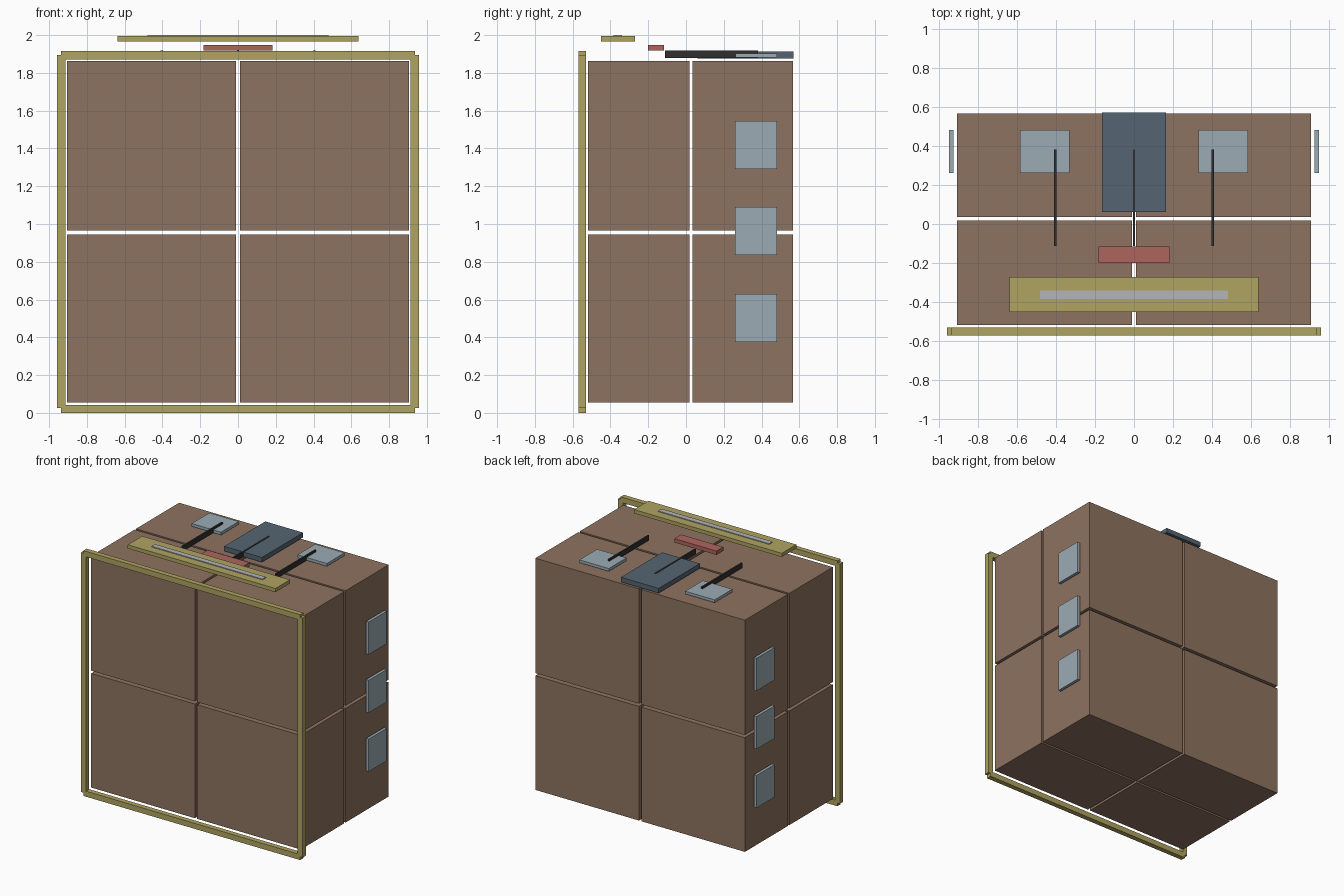
import bpy

if "Cube" in bpy.data.objects:
    bpy.data.objects.remove(bpy.data.objects["Cube"])


def material(name, rgb):
    m = bpy.data.materials.new(name)
    m.diffuse_color = (*rgb, 1)
    m.use_nodes = True
    m.node_tree.nodes["Principled BSDF"].inputs["Base Color"].default_value = m.diffuse_color
    return m


BROWN = material("brown", (0.27, 0.17, 0.115))
BRASS = material("brass", (0.43, 0.37, 0.12))
PALE = material("pale_blue", (0.33, 0.41, 0.46))
SLATE = material("slate", (0.09, 0.13, 0.17))
RED = material("red", (0.42, 0.13, 0.11))
DARK = material("dark", (0.03, 0.03, 0.03))
SILVER = material("silver", (0.45, 0.46, 0.47))


def box(name, x, y, z, mat):
    """Box from (min, max) ranges on each axis."""
    rng = (x, y, z)
    bpy.ops.mesh.primitive_cube_add(size=1, location=[(a + b) / 2 for a, b in rng])
    ob = bpy.context.object
    ob.name = name
    ob.scale = [b - a for a, b in rng]
    bpy.ops.object.transform_apply(location=False, rotation=False, scale=True)
    ob.data.materials.append(mat)
    return ob


# Eight body blocks with narrow gaps
for x in ((-0.905, -0.01), (0.01, 0.905)):
    for y in ((-0.518, 0.018), (0.035, 0.566)):
        for z in ((0.054, 0.945), (0.966, 1.863)):
            box("body_block", x, y, z, BROWN)

# Front frame
FY = (-0.57, -0.53)
for name, z in (("frame_bottom", (0, 0.043)), ("frame_top", (1.872, 1.915))):
    box(name, (-0.936, 0.936), FY, z, BRASS)
for s in (-1, 1):
    box("frame_side", sorted((s * 0.957, s * 0.914)), FY, (0.025, 1.895), BRASS)

# Side and top plates, mirrored
for s in (-1, 1):
    for z in (0.503, 0.962, 1.417):
        box("side_plate", sorted((s * 0.924, s * 0.947)), (0.26, 0.481),
            (z - 0.127, z + 0.127), PALE)
    box("top_plate", sorted((s * 0.33, s * 0.584)), (0.262, 0.481), (1.881, 1.903), PALE)

# Thin top rails
for x in (-0.403, 0, 0.403):
    box("top_rail", (x - 0.006, x + 0.006), (-0.112, 0.38), (1.88, 1.918), DARK)

# Centre slab, red block, raised bar with inlay strip
box("top_slab", (-0.163, 0.163), (0.062, 0.57), (1.877, 1.914), SLATE)
box("red_block", (-0.182, 0.182), (-0.2, -0.116), (1.918, 1.948), RED)
box("raised_bar", (-0.638, 0.638), (-0.449, -0.27), (1.965, 1.994), BRASS)
box("bar_strip", (-0.48, 0.48), (-0.383, -0.34), (1.985, 2.0), SILVER)
